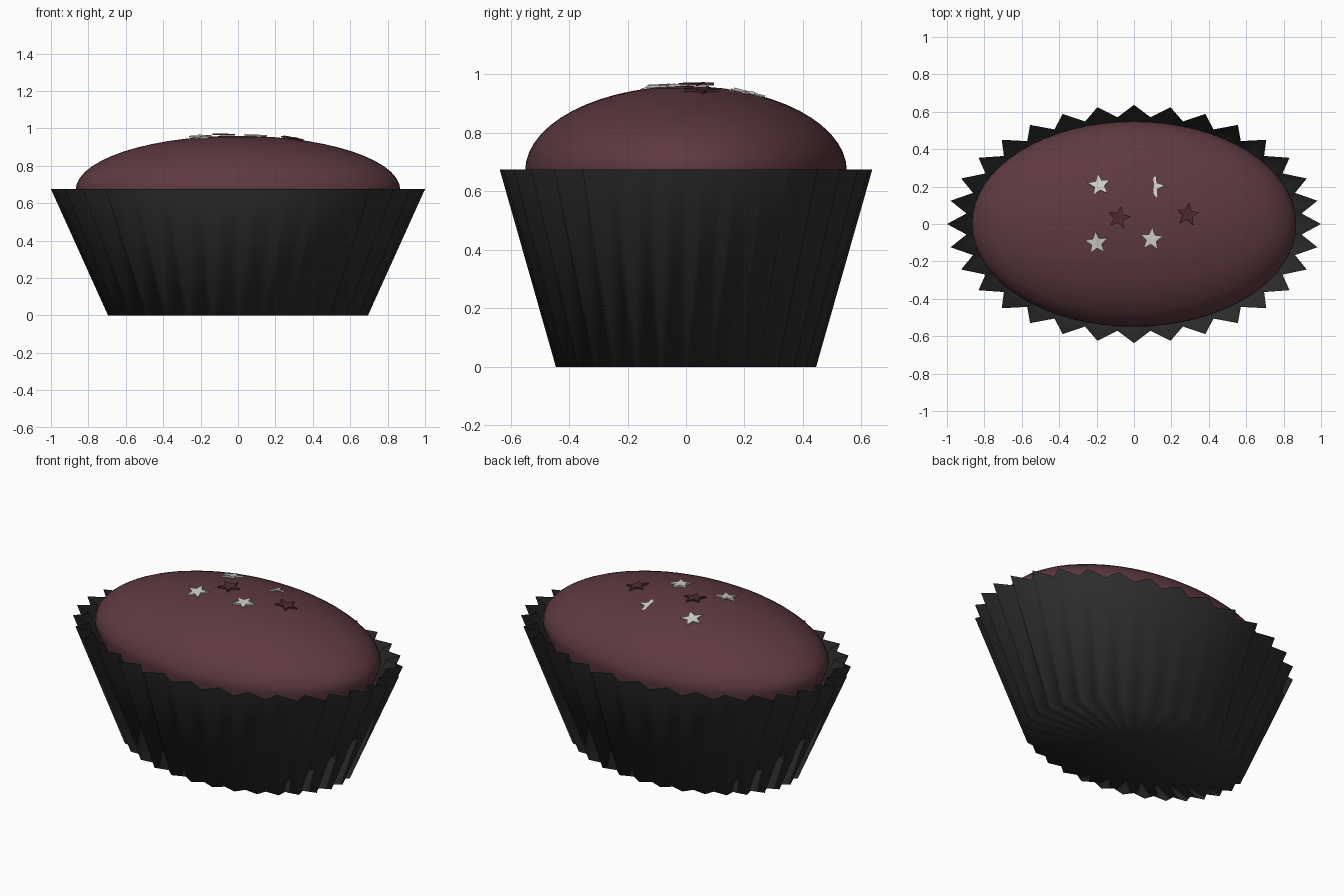
import bpy, bmesh, math
from mathutils import Vector, Matrix

if "Cube" in bpy.data.objects:
    bpy.data.objects.remove(bpy.data.objects["Cube"])


def material(name, rgb):
    m = bpy.data.materials.new(name)
    m.diffuse_color = (*rgb, 1)
    m.use_nodes = True
    m.node_tree.nodes["Principled BSDF"].inputs["Base Color"].default_value = m.diffuse_color
    return m


BLACK = material("black paper", (0.028, 0.028, 0.028))
CHOCOLATE = material("chocolate sponge", (0.112, 0.042, 0.05))
SILVER = material("silver sugar", (0.62, 0.62, 0.6))
DARK = material("dark sugar", (0.075, 0.024, 0.03))


def finish(bm, name, mat, smooth):
    bmesh.ops.recalc_face_normals(bm, faces=bm.faces)
    for f in bm.faces:
        f.smooth = smooth
    me = bpy.data.meshes.new(name)
    bm.to_mesh(me)
    bm.free()
    me.materials.append(mat)
    ob = bpy.data.objects.new(name, me)
    bpy.context.collection.objects.link(ob)
    return ob


def bridge(bm, a, b):
    n = len(a)
    for i in range(n):
        bm.faces.new((a[i], a[(i + 1) % n], b[(i + 1) % n], b[i]))


# Pleated paper case: 32 pleats on an oval, open at the top
PLEATS = 32


def pleat_ring(bm, rx, ry, valley, z):
    ring = []
    for i in range(PLEATS * 2):
        a = math.pi * i / PLEATS
        k = valley if i % 2 else 1
        ring.append(bm.verts.new((rx * k * math.cos(a), ry * k * math.sin(a), z)))
    return ring


bm = bmesh.new()
low = pleat_ring(bm, 0.695, 0.445, 0.92, 0)
high = pleat_ring(bm, 1.0, 0.637, 0.9, 0.675)
bridge(bm, low, high)
centre = bm.verts.new((0, 0, 0))
for i in range(len(low)):
    bm.faces.new((centre, low[(i + 1) % len(low)], low[i]))
finish(bm, "paper_case", BLACK, True)

# Sponge: oval dome on a tapered body hidden in the case
RX, RY, BASE, RISE = 0.868, 0.55, 0.67, 0.29
profile = [(0.68, 0.03)]
profile += [(math.cos(t * math.pi / 28), BASE + RISE * math.sin(t * math.pi / 28)) for t in range(14)]
bm = bmesh.new()
rings = []
for r, z in profile:
    rings.append([bm.verts.new((RX * r * math.cos(a), RY * r * math.sin(a), z))
                  for a in (math.tau * i / 64 for i in range(64))])
for a, b in zip(rings, rings[1:]):
    bridge(bm, a, b)
bm.faces.new(rings[0][::-1])
top = bm.verts.new((0, 0, BASE + RISE))
for i in range(64):
    bm.faces.new((rings[-1][i], rings[-1][(i + 1) % 64], top))
finish(bm, "sponge", CHOCOLATE, True)


# Sugar stars resting on the dome
def star(name, x, y, mat, turn=0, tilt=(0, 0), lift=0.006, thick=0.009):
    z = BASE + RISE * math.sqrt(1 - (x / RX) ** 2 - (y / RY) ** 2)
    normal = Vector((x / RX ** 2, y / RY ** 2, (z - BASE) / RISE ** 2)).normalized()
    bm = bmesh.new()
    verts = []
    for i in range(10):
        a = math.pi / 2 + math.radians(turn) + i * math.pi / 5
        r = 0.028 if i % 2 else 0.064
        verts.append(bm.verts.new((r * math.cos(a), r * math.sin(a), -thick / 2)))
    face = bm.faces.new(verts)
    out = bmesh.ops.extrude_face_region(bm, geom=[face])
    bmesh.ops.translate(bm, vec=(0, 0, thick),
                        verts=[v for v in out["geom"] if isinstance(v, bmesh.types.BMVert)])
    ob = finish(bm, name, mat, False)
    lean = Vector((0, 0, 1)).rotation_difference(normal).to_matrix().to_4x4()
    ob.matrix_world = (Matrix.Translation(Vector((x, y, z)) + normal * lift) @ lean
                       @ Matrix.Rotation(tilt[0], 4, 'X') @ Matrix.Rotation(tilt[1], 4, 'Y'))


star("silver_star_back_left", -0.185, 0.207, SILVER, 8)
star("silver_star_front_left", -0.2, -0.1, SILVER, 5, (0.05, 0.05), 0.008)
star("silver_star_front_right", 0.093, -0.08, SILVER, -5, (-0.04, 0))
star("silver_star_half_sunk", 0.1, 0.2, SILVER, -15, (0, -0.16), -0.006)
star("dark_star_middle", -0.08, 0.033, DARK, -12, (0.04, 0.06), 0.009)
star("dark_star_right", 0.287, 0.05, DARK, -8, (0, 0.04))
